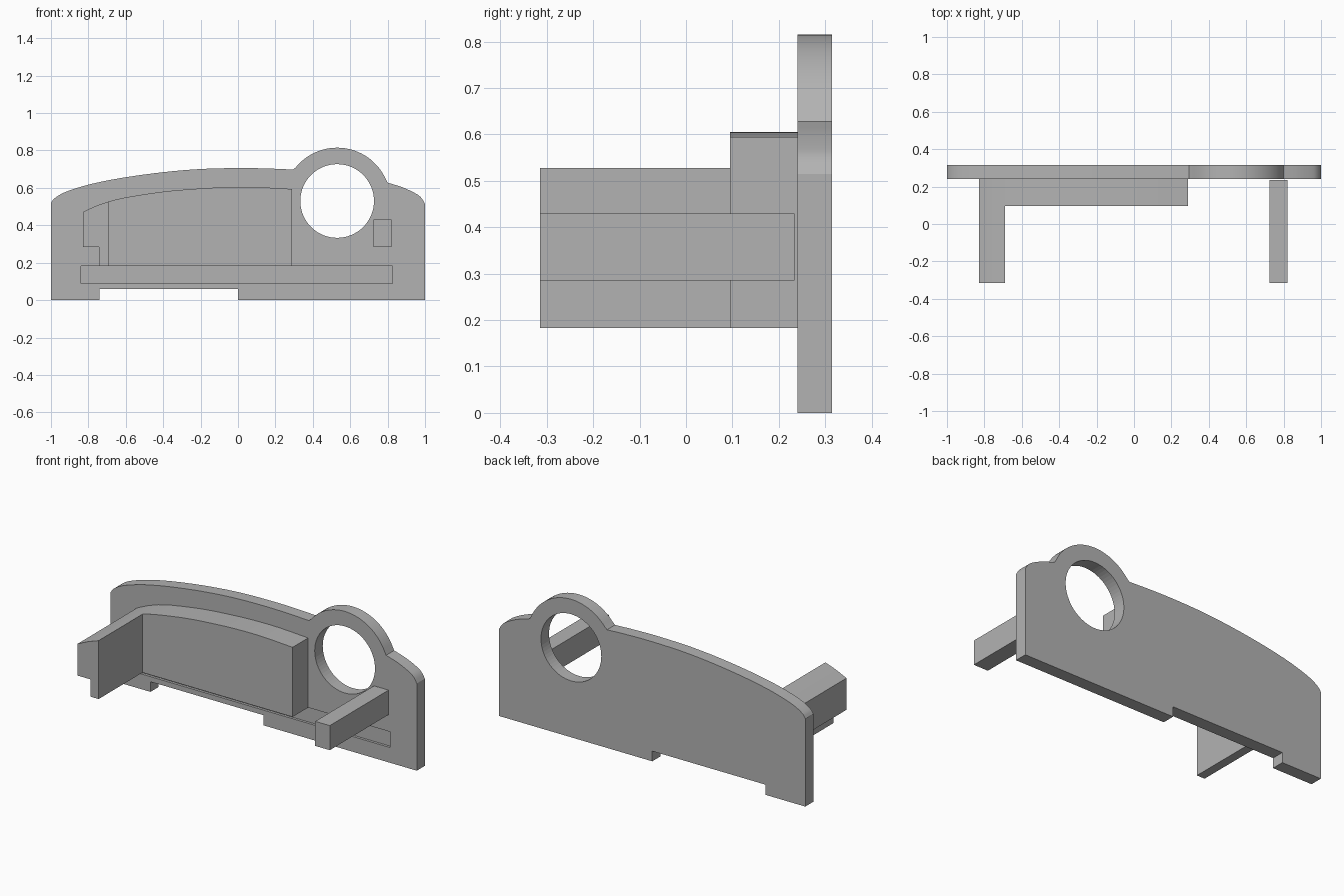
import bpy, bmesh, math
from mathutils import Vector

cube = bpy.data.objects.get("Cube")
if cube:
    bpy.data.objects.remove(cube, do_unlink=True)

grey = bpy.data.materials.new("matte_grey")
grey.use_nodes = True
grey.diffuse_color = (0.45, 0.45, 0.45, 1)
grey.node_tree.nodes["Principled BSDF"].inputs["Base Color"].default_value = (0.45, 0.45, 0.45, 1)


def spline(points, steps=4):
    """Smooth curve through the given profile points."""
    pts = [Vector(p) for p in points]
    pts = [2 * pts[0] - pts[1]] + pts + [2 * pts[-1] - pts[-2]]
    out = []
    for a, b, c, d in zip(pts, pts[1:], pts[2:], pts[3:]):
        for i in range(steps):
            t = i / steps
            out.append(tuple(b + (c - a) * t / 2 + (2 * a - 5 * b + 4 * c - d) * t * t / 2
                             + (3 * b - a - 3 * c + d) * t ** 3 / 2))
    return out + [tuple(points[-1])]


def arc(cx, cz, r, start, end, n):
    angles = [start + (end - start) * i / n for i in range(n + 1)]
    return [(cx + r * math.cos(a), cz + r * math.sin(a)) for a in angles]


def extrude(name, profile, y0, y1):
    """Solid from an x-z outline, running from y0 back to y1."""
    bm = bmesh.new()
    face = bm.faces.new([bm.verts.new((x, y0, z)) for x, z in profile])
    new = bmesh.ops.extrude_face_region(bm, geom=[face])["geom"]
    bmesh.ops.translate(bm, vec=(0, y1 - y0, 0),
                        verts=[v for v in new if isinstance(v, bmesh.types.BMVert)])
    bmesh.ops.recalc_face_normals(bm, faces=bm.faces)
    mesh = bpy.data.meshes.new(name)
    bm.to_mesh(mesh)
    bm.free()
    mesh.materials.append(grey)
    obj = bpy.data.objects.new(name, mesh)
    bpy.context.collection.objects.link(obj)
    return obj


def rect(x0, x1, z0, z1):
    return [(x0, z0), (x1, z0), (x1, z1), (x0, z1)]


def cut(target, cutter):
    mod = target.modifiers.new(cutter.name, "BOOLEAN")
    mod.operation, mod.object, mod.solver = "DIFFERENCE", cutter, "EXACT"
    cutter.hide_render = True
    cutter.hide_viewport = True
    cutter.display_type = "WIRE"


FRONT, PLATE, BACK = -0.315, 0.24, 0.315
RX, RZ = 0.53, 0.53

# Face plate: crowned top edge, ring bulge and notched foot
crown = spline([(-1, 0.52), (-0.98, 0.545), (-0.93, 0.575), (-0.85, 0.603), (-0.75, 0.629),
                (-0.6, 0.657), (-0.4, 0.684), (-0.2, 0.701), (0, 0.706), (0.15, 0.704), (0.295, 0.698)])
bulge = arc(RX, RZ, 0.285, math.radians(144.5), math.radians(20), 32)
shoulder = spline([(0.8, 0.628), (0.88, 0.603), (0.95, 0.57), (0.98, 0.547), (1, 0.515)])
foot = [(1, 0), (0, 0), (0, 0.06), (-0.74, 0.06), (-0.74, 0), (-1, 0)]
plate = extrude("face_plate", crown + bulge[1:-1] + shoulder + foot, PLATE, BACK)

# Round opening and shallow front groove
hole = extrude("hole_cutter", arc(RX, RZ, 0.197, 0, math.tau, 64)[:-1], 0.1, 0.4)
groove = extrude("groove_cutter", rect(-0.84, 0.825, 0.09, 0.183), 0.1, PLATE + 0.015)
cut(plate, hole)
cut(plate, groove)

# Raised block and long arm share one curved top
arm_top = spline([(-0.828, 0.472), (-0.76, 0.503), (-0.69, 0.528)])
block_top = spline([(-0.69, 0.528), (-0.6, 0.549), (-0.4, 0.58), (-0.2, 0.597),
                    (-0.05, 0.604), (0.1, 0.604), (0.29, 0.594)])
extrude("raised_block", block_top + [(0.29, 0.183), (-0.69, 0.183)], 0.095, PLATE)
extrude("notched_arm", arm_top + [(-0.69, 0.183), (-0.742, 0.183), (-0.742, 0.285), (-0.828, 0.285)],
        FRONT, PLATE)

# Straight post
extrude("straight_post", rect(0.725, 0.82, 0.285, 0.43), FRONT, 0.234)

# Smooth the curved walls, keep corners sharp
bpy.ops.object.select_all(action="DESELECT")
for obj in bpy.context.collection.objects:
    if obj.type == "MESH" and grey.name in obj.data.materials:
        obj.select_set(True)
        bpy.context.view_layer.objects.active = obj
bpy.ops.object.shade_smooth_by_angle(angle=math.radians(25))
